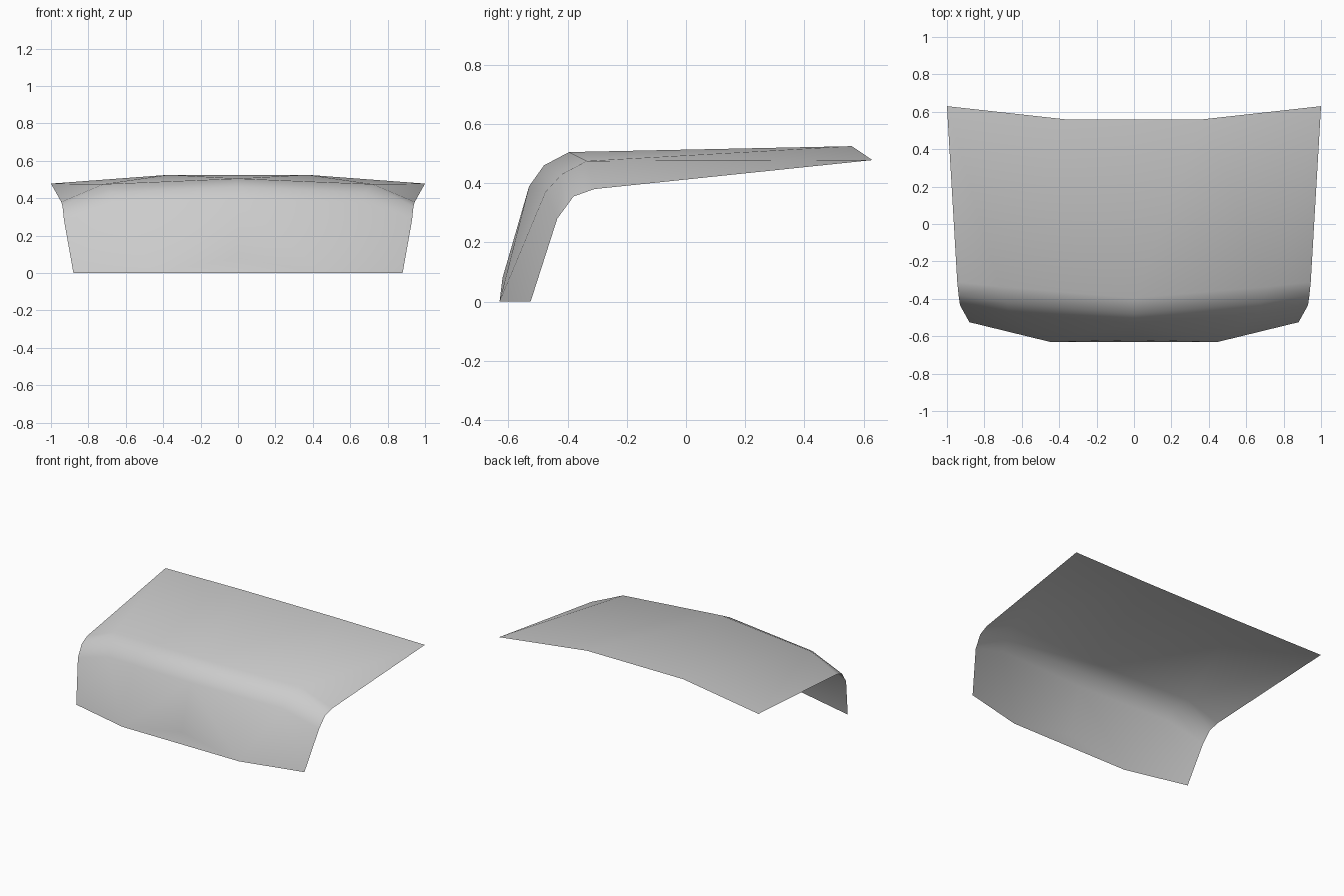
import bpy
import bmesh

cube = bpy.data.objects.get("Cube")
if cube:
    bpy.data.objects.remove(cube, do_unlink=True)

paint = bpy.data.materials.new("light grey paint")
paint.use_nodes = True
grey = (0.6, 0.6, 0.6, 1)
paint.diffuse_color = grey
paint.node_tree.nodes["Principled BSDF"].inputs["Base Color"].default_value = grey

# Sections running from the lower front lip, over the fold, to the back edge
centre = [(0, -0.62, 0.08), (0, -0.53, 0.39), (0, -0.48, 0.46),
          (0, -0.395, 0.505), (0, 0.56, 0.525)]
crease = [(0.45, -0.63, 0), (0.67, -0.475, 0.37), (0.68, -0.42, 0.43),
          (0.72, -0.335, 0.475), (0.37, 0.56, 0.525)]
edge = [(0.88, -0.525, 0), (0.93, -0.435, 0.28), (0.938, -0.38, 0.355),
        (0.945, -0.31, 0.38), (1, 0.63, 0.478)]

bm = bmesh.new()


def column(points, side):
    return [bm.verts.new((x * side, y, z)) for x, y, z in points]


def panel(inner, outer, side, rising):
    """Skin two sections; rising rows split from inner low to outer high."""
    for i in range(len(inner) - 1):
        a, b, c, d = inner[i], outer[i], outer[i + 1], inner[i + 1]
        tris = [(a, b, c), (a, c, d)] if i in rising else [(a, b, d), (b, c, d)]
        for tri in tris:
            bm.faces.new(tri if side > 0 else tri[::-1])


# Mirrored halves sharing the centre section
middle = column(centre, 1)
lips = []
for side in (1, -1):
    ridge = column(crease, side)
    border = column(edge, side)
    panel(middle, ridge, side, {3})
    panel(ridge, border, side, {3})
    lips.append(ridge[0])

# Lower front lip
bm.faces.new((lips[1], lips[0], middle[0]))

mesh = bpy.data.meshes.new("lid_panel")
bm.to_mesh(mesh)
bm.free()
mesh.materials.append(paint)
mesh.shade_smooth()
lid = bpy.data.objects.new("lid_panel", mesh)
bpy.context.collection.objects.link(lid)
